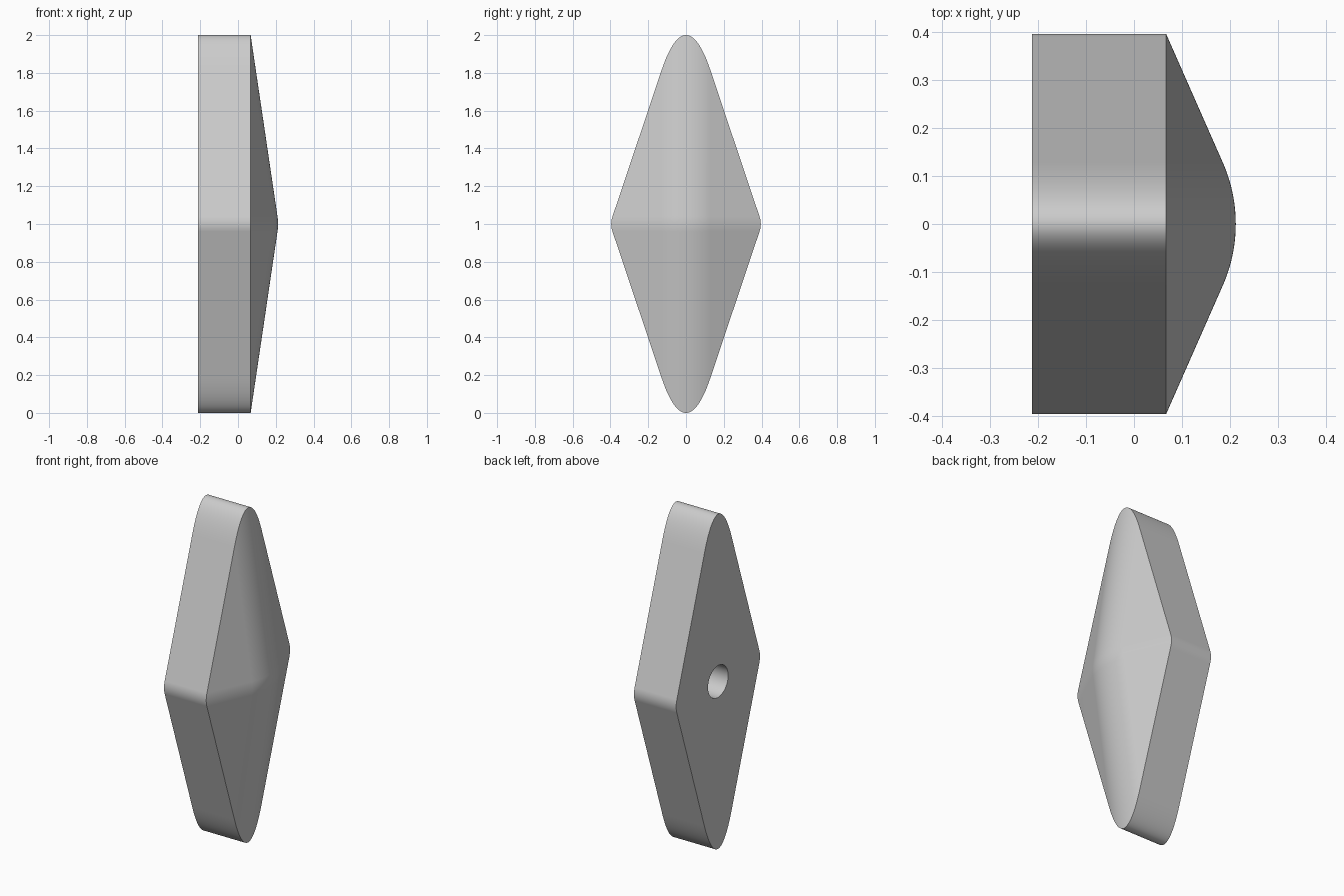
import bpy, bmesh, math

if "Cube" in bpy.data.objects:
    bpy.data.objects.remove(bpy.data.objects["Cube"], do_unlink=True)

BACK, RIM, PEAK = -0.212, 0.067, 0.212   # x of back face, crown rim, crown peak
HALF_Y, ARC_Y = 0.393, 0.128             # half width, half width of rounded ridge
FILLET = 0.04                            # half height of soft crease at mid height
HOLE_R, HOLE_DEPTH = 0.095, 0.2

K = (PEAK - RIM) / (1 - FILLET / 2)      # lengthwise slope of the crown
S = (PEAK - RIM) / (HALF_Y - ARC_Y / 2)  # crosswise slope of the crown
RADIUS = ARC_Y / math.sin(math.atan(S))


def cross_drop(y):
    """Fall of the crown across its width: an arc, then a straight slope."""
    y = abs(y)
    if y <= ARC_Y:
        return RADIUS - math.sqrt(RADIUS ** 2 - y * y)
    return cross_drop(ARC_Y) + S * (y - ARC_Y)


def long_drop(z):
    """Fall of the crown along its height, softened near the middle."""
    z = abs(z)
    return K * z * z / (2 * FILLET) if z < FILLET else K * (z - FILLET / 2)


def rim_z(y):
    """Half height of the outline at a given y."""
    d = max(PEAK - RIM - cross_drop(y), 0)
    return math.sqrt(2 * FILLET * d / K) if d < K * FILLET / 2 else d / K + FILLET / 2


# Sample positions: arc across the ridge, soft crease and side tips
steps = [FILLET * i / 5 for i in range(6)]
y_end = ARC_Y + (PEAK - RIM - cross_drop(ARC_Y)) / S
half = [ARC_Y * i / 16 for i in range(17)] + [y_end - long_drop(z) / S for z in reversed(steps)]
columns = [-y for y in reversed(half[1:])] + half

# Crown surface
bm = bmesh.new()
grid = []
for y in columns:
    top = rim_z(y)
    zs = [min(z, top) for z in steps] + [top]
    zs = [-z for z in reversed(zs[1:])] + zs
    grid.append([bm.verts.new((PEAK - cross_drop(y) - long_drop(z), y, 1 + z)) for z in zs])
for a, b in zip(grid, grid[1:]):
    for j in range(len(a) - 1):
        bm.faces.new((a[j], b[j], b[j + 1], a[j + 1]))
bmesh.ops.remove_doubles(bm, verts=bm.verts, dist=1e-5)
bmesh.ops.dissolve_degenerate(bm, edges=bm.edges, dist=1e-5)

# Straight side wall and flat back
rim = [e for e in bm.edges if e.is_boundary]
wall = bmesh.ops.extrude_edge_only(bm, edges=rim)["geom"]
for v in wall:
    if isinstance(v, bmesh.types.BMVert):
        v.co.x = BACK
bmesh.ops.holes_fill(bm, edges=[e for e in bm.edges if e.is_boundary], sides=0)
bmesh.ops.recalc_face_normals(bm, faces=bm.faces)
mesh = bpy.data.meshes.new("diamond_knob")
bm.to_mesh(mesh)
bm.free()
knob = bpy.data.objects.new("diamond_knob", mesh)
bpy.context.collection.objects.link(knob)

grey = bpy.data.materials.new("light_grey")
grey.use_nodes = True
colour = (0.6, 0.6, 0.6, 1)
grey.diffuse_color = colour
grey.node_tree.nodes["Principled BSDF"].inputs["Base Color"].default_value = colour
mesh.materials.append(grey)

# Blind mounting hole in the back
bpy.ops.mesh.primitive_cylinder_add(vertices=48, radius=HOLE_R, depth=2 * HOLE_DEPTH,
                                    location=(BACK, 0, 1), rotation=(0, math.pi / 2, 0))
cutter = bpy.context.object
cutter.name = "hole_cutter"
cutter.hide_render = True
cutter.data.materials.append(grey)
cut = knob.modifiers.new("mounting_hole", 'BOOLEAN')
cut.operation = 'DIFFERENCE'
cut.solver = 'EXACT'
cut.object = cutter

bpy.ops.object.select_all(action='DESELECT')
knob.select_set(True)
bpy.context.view_layer.objects.active = knob
bpy.ops.object.modifier_apply(modifier=cut.name)
bpy.data.objects.remove(cutter, do_unlink=True)

# Smooth curves, crisp rims, even flats
bpy.ops.object.shade_smooth_by_angle(angle=math.radians(30))
weighted = knob.modifiers.new("even_flats", 'WEIGHTED_NORMAL')
weighted.keep_sharp = True
